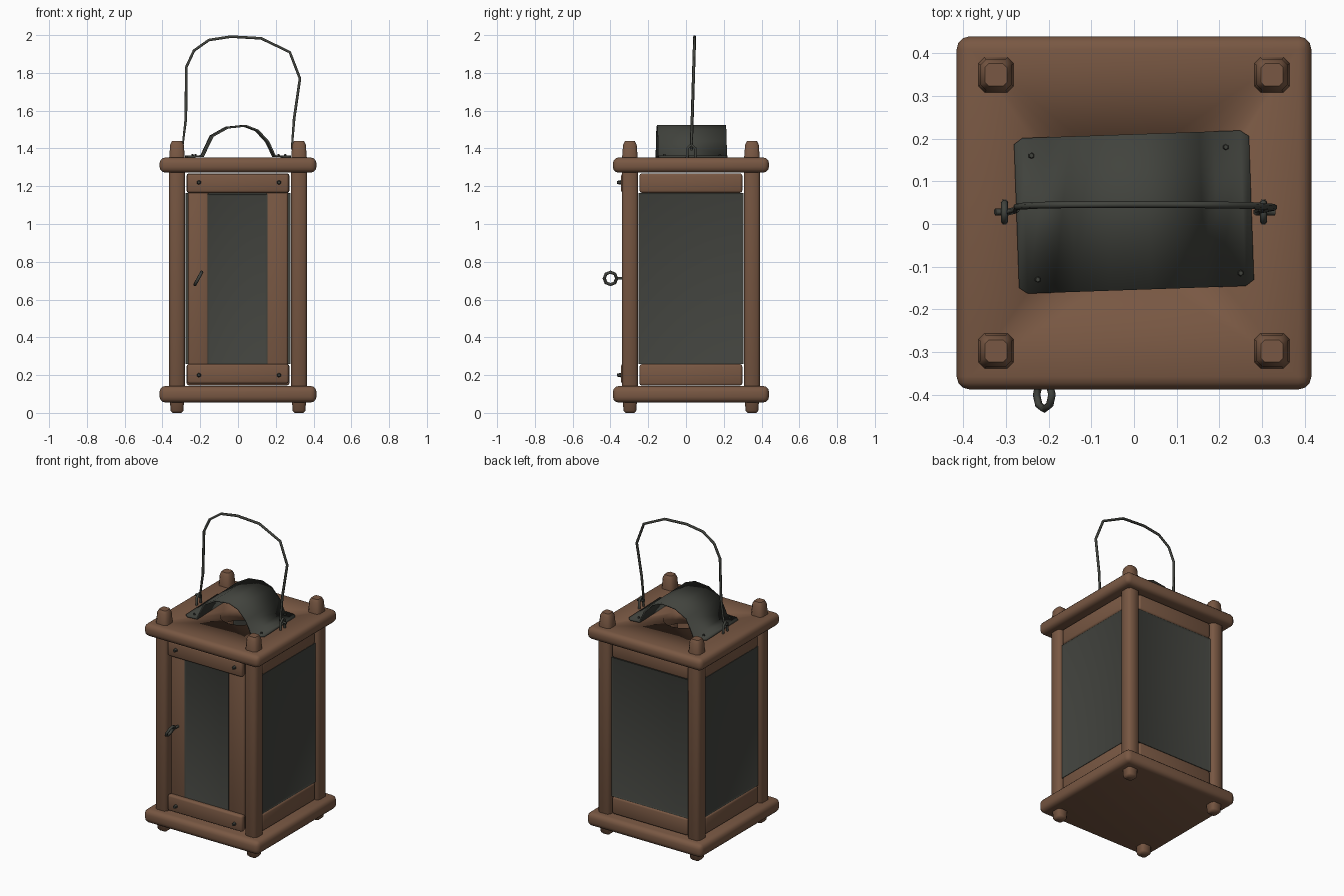
import bpy
import bmesh
from math import cos, sin, pi, radians
from mathutils import Matrix, Vector

cube = bpy.data.objects.get("Cube")
if cube:
    bpy.data.objects.remove(cube, do_unlink=True)

CY = 0.026          # centre of the body in y
POST = 0.323        # post offset from the centre
CENTRE = Vector((0, CY, 0))


def material(name, rgb):
    m = bpy.data.materials.new(name)
    m.use_nodes = True
    m.diffuse_color = (*rgb, 1)
    m.node_tree.nodes["Principled BSDF"].inputs["Base Color"].default_value = (*rgb, 1)
    return m


WOOD = material("brown wood", (0.19, 0.097, 0.056))
METAL = material("dark metal", (0.053, 0.056, 0.047))
GLASS = material("dark glass", (0.055, 0.057, 0.049))


def finish(name, bm, mat, angle=40):
    """Turn a bmesh into a named object, smooth with sharp edges kept."""
    bmesh.ops.recalc_face_normals(bm, faces=bm.faces)
    mesh = bpy.data.meshes.new(name)
    bm.to_mesh(mesh)
    bm.free()
    for p in mesh.polygons:
        p.use_smooth = True
    mesh.set_sharp_from_angle(angle=radians(angle))
    mesh.materials.append(mat)
    obj = bpy.data.objects.new(name, mesh)
    bpy.context.scene.collection.objects.link(obj)
    return obj


def box_mesh(lo, hi, bevel=0.0, segments=2):
    bm = bmesh.new()
    lo, hi = Vector(lo), Vector(hi)
    bmesh.ops.create_cube(bm, size=1)
    bmesh.ops.scale(bm, vec=hi - lo, verts=bm.verts)
    bmesh.ops.translate(bm, vec=(lo + hi) / 2, verts=bm.verts)
    if bevel:
        bmesh.ops.bevel(bm, geom=bm.edges[:], offset=bevel, segments=segments,
                        profile=0.5, affect='EDGES')
    return bm


def place_side(obj, turn):
    """Parts are drawn for the front, then turned about the body centre."""
    obj.rotation_euler.z = turn * pi / 2
    obj.location = CENTRE


def rail(name, x0, x1, z0, z1, front, depth, turn=0):
    bm = box_mesh((x0, -front, z0), (x1, depth - front, z1), 0.012)
    place_side(finish(name, bm, WOOD, 50), turn)


def pane(name, x0, x1, z0, z1, front, turn=0):
    """Dark pane with a thin raised metal rim on both faces."""
    bm = box_mesh((x0, -front, z0), (x1, 0.018 - front, z1))
    faces = [f for f in bm.faces if abs(f.normal.y) > 0.9]
    bmesh.ops.inset_individual(bm, faces=faces, thickness=0.015, depth=-0.005)
    for f in bm.faces:
        f.material_index = int(f in faces)
    obj = finish(name, bm, METAL, 30)
    obj.data.materials.append(GLASS)
    place_side(obj, turn)


def wire(name, points, radius, cyclic=False):
    curve = bpy.data.curves.new(name + " path", 'CURVE')
    curve.dimensions = '3D'
    curve.bevel_depth = radius
    curve.bevel_resolution = 1
    curve.use_fill_caps = True
    spline = curve.splines.new('POLY')
    spline.points.add(len(points) - 1)
    for p, co in zip(spline.points, points):
        p.co = (*co, 1)
    spline.use_cyclic_u = cyclic
    curve.materials.append(METAL)
    obj = bpy.data.objects.new(name, curve)
    bpy.context.scene.collection.objects.link(obj)


def nail(name, co, radius, height, forward):
    bm = bmesh.new()
    bmesh.ops.create_cone(bm, cap_ends=True, segments=6, radius1=radius,
                          radius2=radius * 0.6, depth=height)
    turn = Matrix.Rotation(pi / 2, 4, 'X') if forward else Matrix()
    bmesh.ops.transform(bm, matrix=Matrix.Translation(co) @ turn, verts=bm.verts)
    finish(name, bm, METAL)


# Base and roof boards
finish("base_board", box_mesh((-0.415, CY - 0.413, 0.055), (0.415, CY + 0.413, 0.142), 0.03, 3), WOOD)
roof = finish("roof_board", box_mesh((-0.415, CY - 0.413, 1.272), (0.415, CY + 0.413, 1.352), 0.03, 3), WOOD)

# Smoke hole through the roof
bm = bmesh.new()
bmesh.ops.create_cone(bm, cap_ends=True, segments=16, radius1=0.12, radius2=0.12, depth=0.4)
bmesh.ops.translate(bm, vec=(0, CY, 1.31), verts=bm.verts)
cutter = finish("hole_cutter", bm, WOOD)
cutter.hide_render = True
mod = roof.modifiers.new("smoke_hole", 'BOOLEAN')
mod.object = cutter
mod.solver = 'EXACT'
bpy.context.view_layer.objects.active = roof
bpy.ops.object.modifier_apply(modifier=mod.name)
bpy.data.objects.remove(cutter, do_unlink=True)

# Corner posts with tapered feet and heads
SECTIONS = [(0, .024), (.012, .034), (.06, .037), (.075, .043), (1.3, .043),
            (1.355, .041), (1.42, .036), (1.44, .026)]
for sx, side in ((-1, "right"), (1, "left")):
    for sy, end in ((-1, "front"), (1, "back")):
        bm = bmesh.new()
        rings = []
        for z, h in SECTIONS:
            c = h * 0.65
            outline = [(h, -c), (h, c), (c, h), (-c, h), (-h, c), (-h, -c), (-c, -h), (c, -h)]
            rings.append([bm.verts.new((sx * POST + x, CY + sy * POST + y, z)) for x, y in outline])
        for a, b in zip(rings, rings[1:]):
            for i in range(8):
                j = (i + 1) % 8
                bm.faces.new((a[i], a[j], b[j], b[i]))
        bm.faces.new(rings[0])
        bm.faces.new(rings[-1])
        finish(f"{end}_{side}_post", bm, WOOD, 50)

# Glazed sides and back
for turn, side in ((1, "left"), (2, "back"), (3, "right")):
    rail(side + "_top_rail", -0.272, 0.272, 1.165, 1.268, 0.35, 0.05, turn)
    rail(side + "_bottom_rail", -0.272, 0.272, 0.145, 0.258, 0.35, 0.05, turn)
    pane(side + "_pane", -0.278, 0.278, 0.258, 1.165, 0.345, turn)

# Door
rail("door_top_rail", -0.27, 0.268, 1.165, 1.266, 0.37, 0.04)
rail("door_bottom_rail", -0.27, 0.268, 0.155, 0.26, 0.37, 0.04)
rail("door_right_stile", -0.265, -0.155, 0.16, 1.26, 0.343, 0.035)
rail("door_left_stile", 0.15, 0.265, 0.16, 1.26, 0.343, 0.035)
pane("door_pane", -0.162, 0.155, 0.255, 1.158, 0.345)
for x in (-0.207, 0.217):
    for z in (0.2, 1.22):
        nail("door_nail", (x, -0.352, z), 0.013, 0.025, True)

# Door pull: a tilted ring on a short shank
ring = [(-0.21 + 0.018 * sin(a), -0.4 + 0.033 * cos(a), 0.712 + 0.033 * sin(a))
        for a in (i * pi / 4 for i in range(8))]
wire("door_pull_ring", ring, 0.009, True)
wire("door_pull_shank", [(-0.21, -0.367, 0.712), (-0.21, -0.3, 0.712)], 0.008)

# Arched metal cover: x, height, half depth
ARCH = [(-.275, 1.357, .168), (-.255, 1.357, .182), (-.19, 1.36, .182), (-.14, 1.465, .182),
        (-.06, 1.51, .182), (.035, 1.52, .182), (.1, 1.495, .182), (.155, 1.435, .182),
        (.19, 1.36, .182), (.255, 1.357, .182), (.275, 1.357, .168)]
bm = bmesh.new()
rows = [[bm.verts.new((x, s * d, z)) for s in (-1, 1)] for x, z, d in ARCH]
for a, b in zip(rows, rows[1:]):
    bm.faces.new((a[0], b[0], b[1], a[1]))
cover = finish("arched_cover", bm, METAL, 50)
cover.location = (0, 0.028, 0)
cover.rotation_euler.z = radians(2)
thick = cover.modifiers.new("thickness", 'SOLIDIFY')
thick.thickness = 0.01
thick.offset = 0
for x, y in ((-.24, .16), (.215, .18), (-.225, -.13), (.25, -.115)):
    nail("cover_nail", (x, y, 1.364), 0.009, 0.014, False)

# Carrying handle and its two staples
HANDLE = [(-.325, 1.41), (-.295, 1.4), (-.276, 1.557), (-.274, 1.83), (-.233, 1.918),
          (-.154, 1.974), (-.037, 1.992), (.122, 1.983), (.274, 1.91), (.328, 1.77),
          (.297, 1.557), (.285, 1.4), (.33, 1.395)]
wire("carrying_handle", [(x, 0.028 + 0.018 * (z - 1.4) / 0.6, z) for x, z in HANDLE], 0.008)
for x, side in ((-0.303, "right"), (0.303, "left")):
    arc = [(0.005, 1.34), (0.007, 1.4), (0.028, 1.42), (0.049, 1.4), (0.051, 1.34)]
    wire(side + "_staple", [(x, y, z) for y, z in arc], 0.008)
